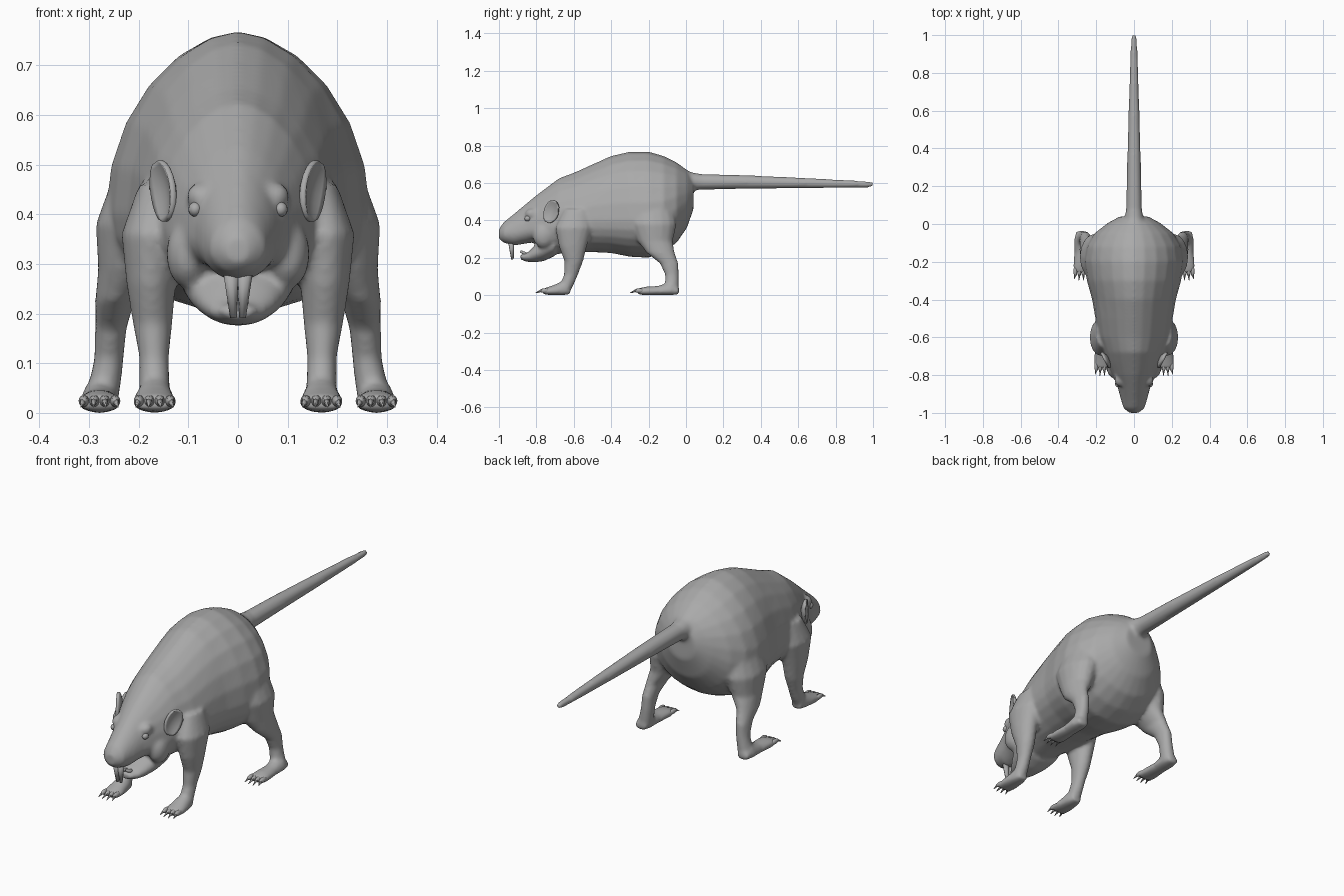
import bpy, bmesh, math
from mathutils import Vector, Matrix

if "Cube" in bpy.data.objects:
    bpy.data.objects.remove(bpy.data.objects["Cube"])

grey = bpy.data.materials.new("fur_grey")
grey.diffuse_color = (0.4, 0.4, 0.4, 1)
grey.use_nodes = True
grey.node_tree.nodes["Principled BSDF"].inputs["Base Color"].default_value = grey.diffuse_color


def finish(name, bm):
    bmesh.ops.recalc_face_normals(bm, faces=bm.faces)
    me = bpy.data.meshes.new(name)
    bm.to_mesh(me)
    bm.free()
    ob = bpy.data.objects.new(name, me)
    bpy.context.collection.objects.link(ob)
    me.materials.append(grey)
    for p in me.polygons:
        p.use_smooth = True
    return ob


def skin(bm, rings):
    """Join rings of points into a closed tube."""
    loops = [[bm.verts.new(p) for p in r] for r in rings]
    n = len(loops[0])
    for a, b in zip(loops, loops[1:]):
        for i in range(n):
            j = (i + 1) % n
            bm.faces.new((a[i], a[j], b[j], b[i]))
    bm.faces.new(loops[0])
    bm.faces.new(loops[-1])


def along_y(bm, stations, cx=0, n=24, power=1.0):
    """Stations: y, top z, widest z, bottom z, half width."""
    rings = []
    for y, zt, zw, zb, w in stations:
        r = []
        for i in range(n):
            a = 2 * math.pi * i / n
            c, s = math.cos(a), math.sin(a)
            k = power if s > 0 else 1.0
            x = w * math.copysign(abs(c) ** k, c)
            r.append((cx + x, y, zw + s * ((zt - zw) if s > 0 else (zw - zb))))
        rings.append(r)
    skin(bm, rings)


def along_z(bm, stations, side, n=16):
    """Stations: centre x, y, z, half width in x, half depth in y."""
    skin(bm, [[(side * (x + rx * math.cos(2 * math.pi * i / n)),
                y + ry * math.sin(2 * math.pi * i / n), z) for i in range(n)]
              for x, y, z, rx, ry in stations])


def ball(bm, centre, size, rot=Matrix()):
    m = Matrix.Translation(centre) @ rot @ Matrix.Diagonal((*size, 1))
    return bmesh.ops.create_uvsphere(bm, u_segments=16, v_segments=10, radius=1, matrix=m)["verts"]


def spike(bm, base, tip, r1, r2, n=8):
    base, tip = Vector(base), Vector(tip)
    d = tip - base
    m = Matrix.Translation((base + tip) / 2) @ d.to_track_quat('Z', 'Y').to_matrix().to_4x4()
    bmesh.ops.create_cone(bm, cap_ends=True, segments=n, radius1=r1, radius2=r2,
                          depth=d.length, matrix=m)


# Body: trunk and head, lower jaw, tail and legs blended into one skin
bm = bmesh.new()
along_y(bm, [
    (-1.0, .355, .33, .30, .025), (-.975, .39, .33, .28, .056), (-.92, .435, .335, .265, .072),
    (-.86, .485, .35, .275, .088), (-.80, .535, .36, .285, .115), (-.74, .58, .36, .22, .142),
    (-.68, .625, .38, .22, .16), (-.60, .655, .38, .23, .19), (-.50, .70, .40, .23, .205),
    (-.40, .745, .40, .225, .222), (-.30, .768, .40, .205, .25), (-.20, .768, .40, .20, .267),
    (-.12, .745, .42, .23, .255), (-.05, .71, .46, .28, .21), (.005, .67, .50, .36, .14),
    (.04, .625, .53, .46, .075)], power=1.15)
along_y(bm, [(-.70, .34, .27, .21, .12), (-.76, .31, .25, .182, .105), (-.81, .265, .225, .175, .08),
             (-.85, .225, .205, .178, .055), (-.885, .218, .205, .19, .03)])
along_y(bm, [(y, z + r, z, z - r, r) for y, z, r in
             [(-.03, .605, .08), (.03, .607, .05), (.08, .606, .042), (.3, .605, .037),
              (.6, .6, .029), (.85, .595, .021), (.98, .592, .016), (1.0, .592, .011)]])

FORELEG = [(.165, -.58, .46, .035, .07), (.175, -.60, .36, .06, .10), (.175, -.605, .26, .05, .075),
           (.172, -.60, .18, .04, .05), (.169, -.615, .11, .03, .038),
           (.168, -.635, .06, .031, .037), (.168, -.66, .02, .036, .04)]
HINDLEG = [(.19, -.18, .48, .06, .11), (.205, -.175, .38, .082, .125), (.22, -.165, .29, .062, .095),
           (.248, -.135, .225, .04, .075), (.256, -.09, .17, .032, .05),
           (.26, -.075, .11, .03, .037), (.268, -.075, .06, .033, .037), (.275, -.075, .02, .034, .036)]
FOREFOOT = [(-.62, .04, .02, .003, .025), (-.66, .075, .022, 0, .038),
            (-.72, .05, .02, 0, .045), (-.765, .035, .018, .004, .042)]
HINDFOOT = [(-.037, .04, .02, .003, .028), (-.08, .07, .022, 0, .038), (-.15, .05, .02, 0, .037),
            (-.22, .045, .02, 0, .045), (-.26, .035, .018, .004, .042)]
for s in (-1, 1):
    along_z(bm, FORELEG, s)
    along_z(bm, HINDLEG, s)
    along_y(bm, FOREFOOT, s * .168, 16)
    along_y(bm, HINDFOOT, s * .279, 16)
    ball(bm, (s * .078, -.825, .435), (.026, .035, .028))   # brow
    ball(bm, (s * .10, -.76, .32), (.045, .06, .07))        # cheek
body = finish("body", bm)
rm = body.modifiers.new("blend", 'REMESH')
rm.mode = 'VOXEL'
rm.voxel_size = .009
rm.use_smooth_shade = True
sm = body.modifiers.new("soften", 'SMOOTH')
sm.factor = .5
sm.iterations = 7

# Toes with claws
bm = bmesh.new()
for s in (-1, 1):
    for cx, y in ((.168, -.75), (.279, -.245)):
        for i in range(4):
            off = (i - 1.5) * .021
            reach = .035 if i in (1, 2) else .027
            x = s * (cx + off)
            ball(bm, (x, y - .005, .024), (.0105, .028, .012))
            spike(bm, (x, y - .02, .026), (x + s * off * .2, y - .02 - reach, .012), .008, .001, 6)
finish("toes", bm)

# Ears: thin bowls, hollow on the outer front side
for s, label in ((-1, "left"), (1, "right")):
    bm = bmesh.new()
    ball(bm, (0, 0, 0), (1, 1, 1))
    for v in bm.verts:
        r2 = v.co.y ** 2 + v.co.z ** 2
        v.co.x = v.co.x * .3 + (.9 * r2 - .5 if v.co.x > 0 else .6 * r2 - .7)
    rot = Matrix.Rotation(math.radians(-28 * s), 4, 'Z') @ Matrix.Rotation(math.radians(-20), 4, 'X')
    bm.transform(Matrix.Translation((s * .15, -.72, .447)) @ rot
                 @ Matrix.Diagonal((s * .02, .045, .064, 1)))
    finish(label + "_ear", bm)

# Eyes
bm = bmesh.new()
for s in (-1, 1):
    ball(bm, (s * .086, -.847, .41), (.014, .017, .015))
finish("eyes", bm)

# Front teeth, upper and lower
bm = bmesh.new()
for s in (-1, 1):
    spike(bm, (s * .014, -.935, .29), (s * .009, -.928, .192), .017, .007)
    spike(bm, (s * .013, -.83, .205), (s * .01, -.885, .235), .014, .006)
finish("teeth", bm)
